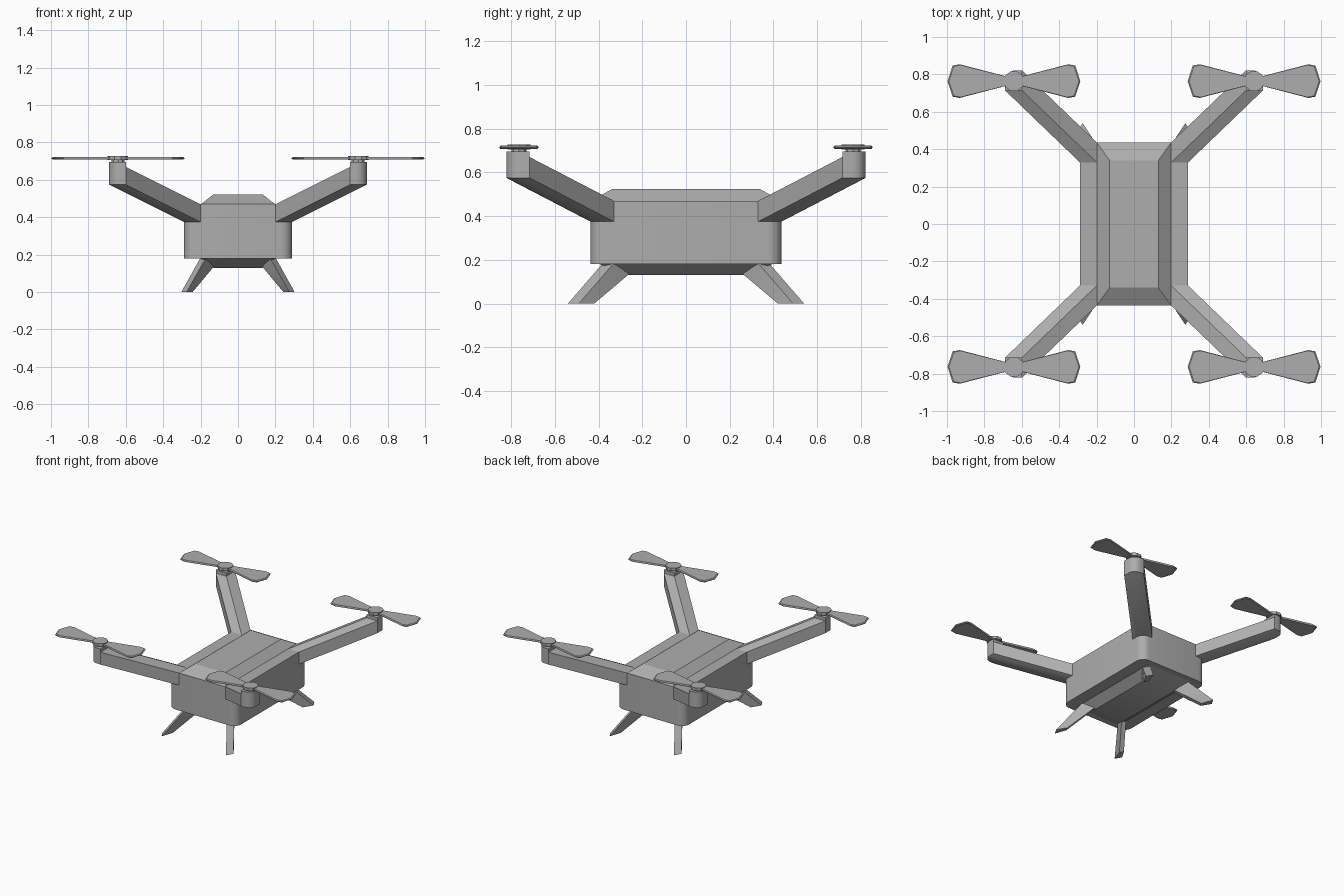
import bpy, bmesh, math
from mathutils import Vector

if "Cube" in bpy.data.objects:
    bpy.data.objects.remove(bpy.data.objects["Cube"])

grey = bpy.data.materials.new("mid_grey")
grey.diffuse_color = (0.42, 0.42, 0.42, 1)
grey.use_nodes = True
grey.node_tree.nodes["Principled BSDF"].inputs["Base Color"].default_value = grey.diffuse_color


def finish(name, bm, smooth=True):
    bmesh.ops.recalc_face_normals(bm, faces=bm.faces)
    mesh = bpy.data.meshes.new(name)
    bm.to_mesh(mesh)
    bm.free()
    mesh.materials.append(grey)
    obj = bpy.data.objects.new(name, mesh)
    bpy.context.collection.objects.link(obj)
    if smooth:
        bpy.ops.object.select_all(action='DESELECT')
        obj.select_set(True)
        bpy.context.view_layer.objects.active = obj
        bpy.ops.object.shade_smooth_by_angle(angle=math.radians(25))
    return obj


def hull(name, points, sx=1, sy=1):
    """Convex solid around the points, mirrored by the signs sx, sy."""
    bm = bmesh.new()
    for x, y, z in points:
        bm.verts.new((x * sx, y * sy, z))
    out = bmesh.ops.convex_hull(bm, input=bm.verts)
    junk = [v for v in out["geom_interior"] if isinstance(v, bmesh.types.BMVert)]
    bmesh.ops.delete(bm, geom=junk, context='VERTS')
    bmesh.ops.dissolve_limit(bm, angle_limit=0.01, verts=bm.verts, edges=bm.edges)
    return finish(name, bm)


def rect(x, y, z):
    return [(sx * x, sy * y, z) for sx in (-1, 1) for sy in (-1, 1)]


def lift(plan, z, dx=0, dy=0):
    return [(x + dx, y + dy, z) for x, y in plan]


# One rounded body corner, in plan
HX, HY, R = 0.29, 0.437, 0.06
CORNER = [(HX - R + R * math.cos(a), HY - R + R * math.sin(a))
          for a in (math.pi / 2 * i / 6 for i in range(7))]
IX, IY = 0.20, 0.33
BLOCK = [(IX, IY), (HX, IY), (IX, HY)] + CORNER

# Body shell, raised deck and tapered belly
outline = [(x * sx, y * sy) for x, y in CORNER for sx in (-1, 1) for sy in (-1, 1)]
hull("body", lift(outline, 0.18) + lift(outline, 0.47))
hull("top_deck", rect(0.20, HY, 0.468) + rect(0.13, 0.34, 0.523))
hull("belly", rect(0.20, 0.40, 0.182) + rect(0.13, 0.26, 0.13))


# Propeller: two flared blades with bevelled rims
def propeller(name, cx, cy):
    half = [(0.04, 0.025), (0.29, 0.09), (0.328, 0.083), (0.355, 0.0)]
    right = half + [(x, -y) for x, y in reversed(half[:-1])]
    loop = right + [(-x, -y) for x, y in right]
    bm = bmesh.new()
    rings = []
    for z, s in ((0.708, 0.95), (0.713, 1.0), (0.717, 1.0), (0.722, 0.95)):
        rings.append([bm.verts.new((cx + x * (1 + (s - 1) * 0.4), cy + y * s, z))
                      for x, y in loop])
    for a, b in zip(rings, rings[1:]):
        for i in range(len(loop)):
            j = (i + 1) % len(loop)
            bm.faces.new((a[i], a[j], b[j], b[i]))
    bm.faces.new(rings[0])
    bm.faces.new(rings[-1])
    finish(name, bm, smooth=False)


def disc(name, cx, cy, r, z0, z1, n):
    ring = [(cx + r * math.cos(2 * math.pi * i / n), cy + r * math.sin(2 * math.pi * i / n))
            for i in range(n)]
    hull(name, lift(ring, z0) + lift(ring, z1))


SHIFT = (0.40, 0.385)
for side, sx in (("left", -1), ("right", 1)):
    for end, sy in (("front", -1), ("back", 1)):
        tag = f"{end}_{side}"
        # Arm swept up and out from the body corner
        hull("arm_" + tag, lift(BLOCK, 0.375) + lift(BLOCK, 0.47)
             + lift(BLOCK, 0.575, *SHIFT) + lift(BLOCK, 0.67, *SHIFT), sx, sy)
        # Motor pod at the arm tip
        hull("motor_pod_" + tag, lift(BLOCK, 0.58, *SHIFT) + lift(BLOCK, 0.695, *SHIFT), sx, sy)
        # Shaft, hub and blades
        cx, cy = 0.642 * sx, 0.764 * sy
        disc("shaft_" + tag, cx, cy, 0.035, 0.69, 0.71, 8)
        disc("hub_" + tag, cx, cy, 0.055, 0.705, 0.727, 10)
        propeller("propeller_" + tag, cx, cy)
        # Splayed landing leg
        foot = [(0.26, 0.42), (0.303, 0.49), (0.275, 0.54), (0.243, 0.45)]
        top = [(0.145, 0.26, 0.135), (0.20, 0.33, 0.185), (0.17, 0.38, 0.185), (0.13, 0.29, 0.135)]
        hull("leg_" + tag, lift(foot, 0.0) + top, sx, sy)
